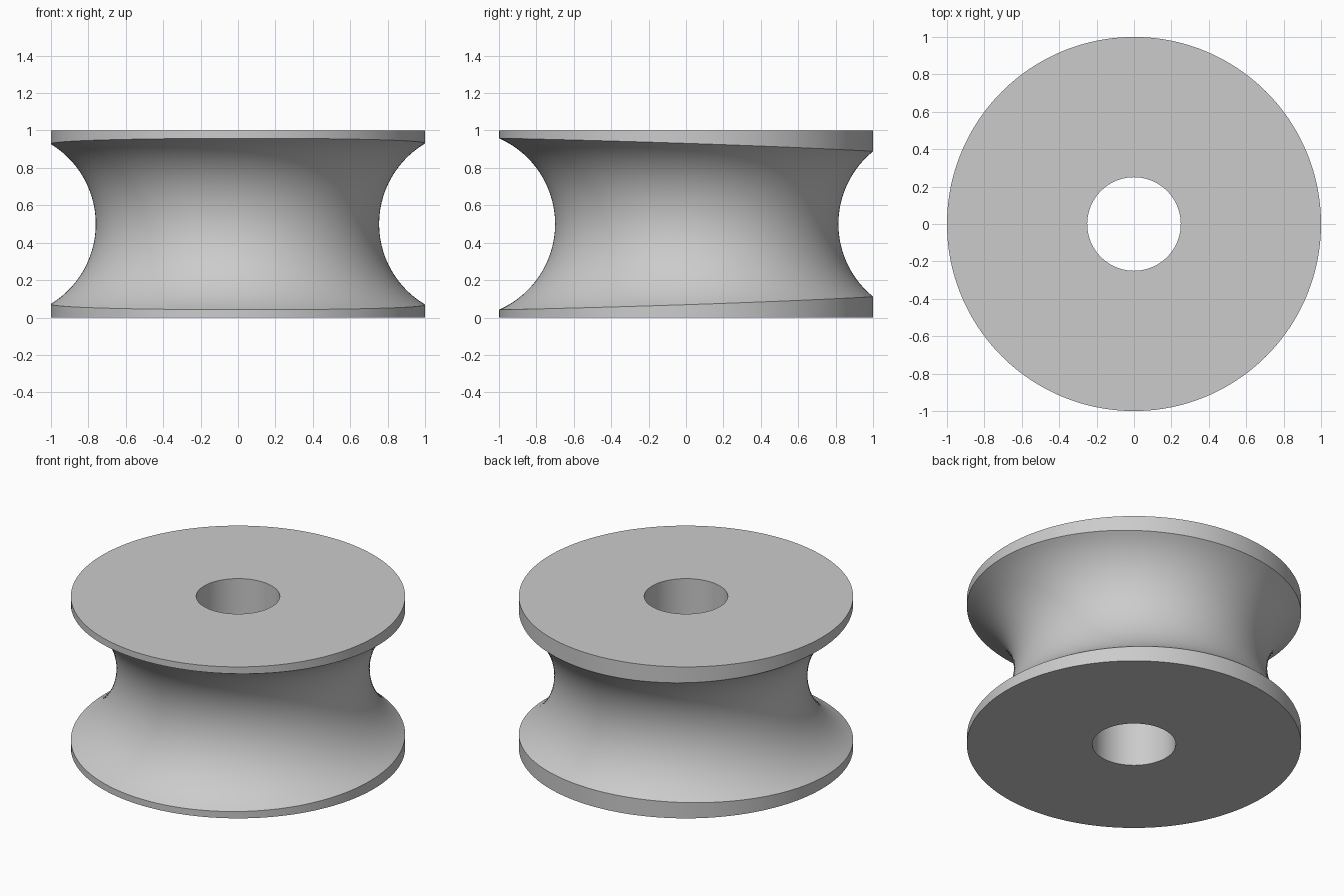
import bpy, bmesh, math
from mathutils import Vector

cube = bpy.data.objects.get("Cube")
if cube:
    bpy.data.objects.remove(cube, do_unlink=True)

SEGMENTS, ARC_STEPS = 160, 28
RADIUS, HEIGHT, BORE = 1.0, 1.0, 0.25
GROOVE = 0.5                       # radius of the groove's round section
RING = 1.2575                      # radius of the groove's centre line
OFFSET = Vector((-0.003, 0.0575))  # groove axis, off the bore axis


def column(i):
    """Closed cross-section of the roller in one direction."""
    a = 2 * math.pi * i / SEGMENTS
    u = Vector((math.cos(a), math.sin(a)))
    along = OFFSET.dot(u)
    reach = -along + math.sqrt(RADIUS ** 2 - OFFSET.length_squared + along ** 2)
    edge = math.acos((RING - reach) / GROOVE)
    rim = OFFSET + u * reach
    bore = rim.normalized() * BORE
    points = [(*bore, 0), (*rim, 0)]
    for k in range(ARC_STEPS + 1):
        t = edge * (2 * k / ARC_STEPS - 1)
        p = OFFSET + u * (RING - GROOVE * math.cos(t))
        points.append((*p, HEIGHT / 2 + GROOVE * math.sin(t)))
    return points + [(*rim, HEIGHT), (*bore, HEIGHT)]


# Roller body: cross-sections joined all the way round
bm = bmesh.new()
columns = [[bm.verts.new(p) for p in column(i)] for i in range(SEGMENTS)]
for i, here in enumerate(columns):
    after = columns[(i + 1) % SEGMENTS]
    for j in range(len(here)):
        k = (j + 1) % len(here)
        bm.faces.new((here[j], after[j], after[k], here[k]))
bmesh.ops.recalc_face_normals(bm, faces=bm.faces)
mesh = bpy.data.meshes.new("grooved_roller")
bm.to_mesh(mesh)
bm.free()
roller = bpy.data.objects.new("grooved_roller", mesh)
bpy.context.collection.objects.link(roller)

# Plain grey
grey = bpy.data.materials.new("light_grey")
grey.use_nodes = True
color = (0.6, 0.6, 0.6, 1)
grey.diffuse_color = color
grey.node_tree.nodes["Principled BSDF"].inputs["Base Color"].default_value = color
mesh.materials.append(grey)

# Smooth curves, crisp rims
bpy.ops.object.select_all(action='DESELECT')
roller.select_set(True)
bpy.context.view_layer.objects.active = roller
bpy.ops.object.shade_smooth_by_angle(angle=math.radians(25))
